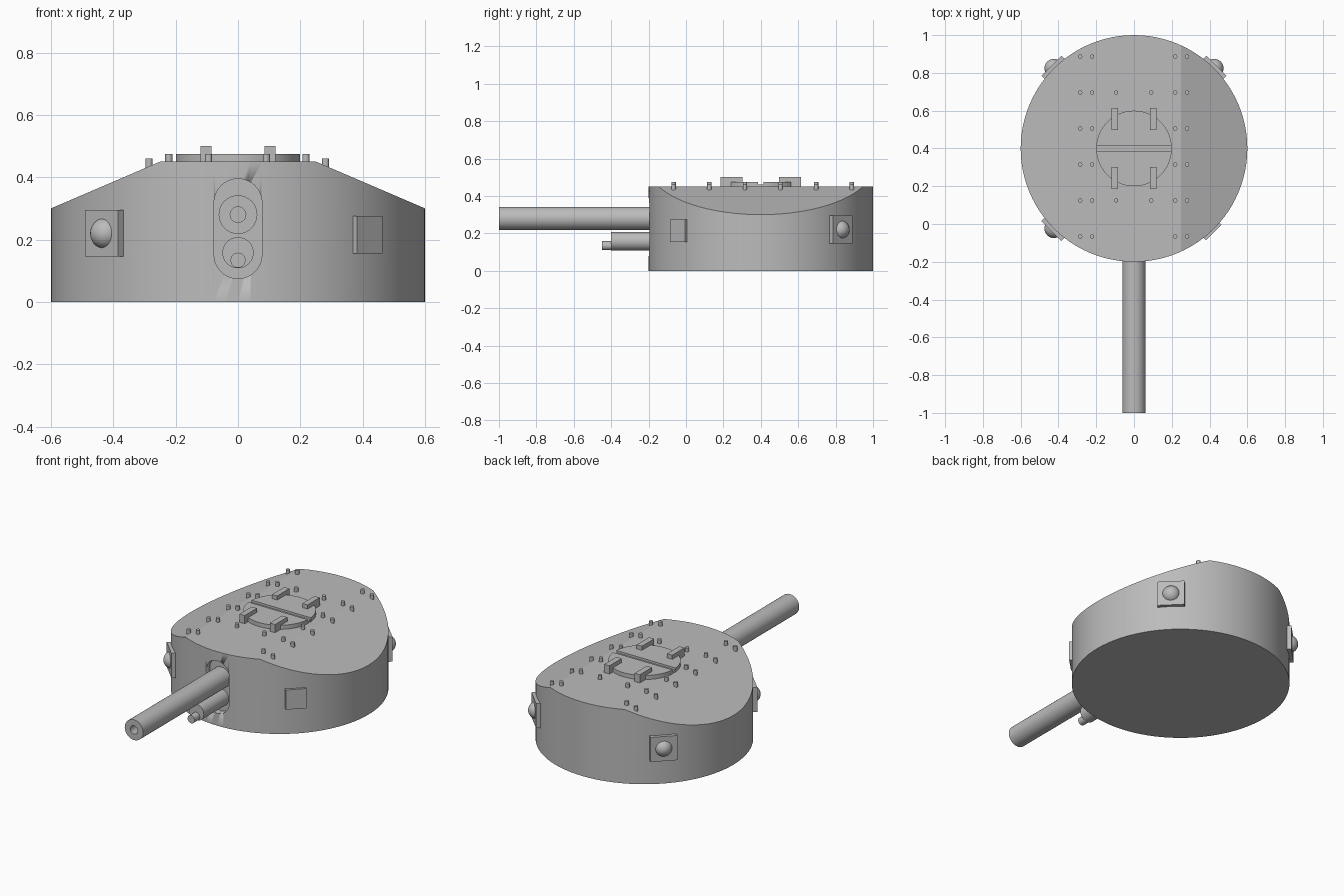
import bpy, bmesh, math
from mathutils import Matrix, Vector

cube = bpy.data.objects.get("Cube")
if cube:
    bpy.data.objects.remove(cube, do_unlink=True)

CENTRE = Vector((0, 0.4, 0))
RADIUS, ROOF, EAVE, RIDGE = 0.6, 0.45, 0.30, 0.25

grey = bpy.data.materials.new("armour_grey")
grey.use_nodes = True
colour = (0.5, 0.5, 0.5, 1)
grey.diffuse_color = colour
grey.node_tree.nodes["Principled BSDF"].inputs["Base Color"].default_value = colour


def finish(name, bm):
    """Turn a bmesh into a shaded object."""
    bmesh.ops.recalc_face_normals(bm, faces=bm.faces)
    mesh = bpy.data.meshes.new(name)
    bm.to_mesh(mesh)
    bm.free()
    mesh.materials.append(grey)
    obj = bpy.data.objects.new(name, mesh)
    bpy.context.collection.objects.link(obj)
    bpy.ops.object.select_all(action="DESELECT")
    obj.select_set(True)
    bpy.context.view_layer.objects.active = obj
    bpy.ops.object.shade_smooth_by_angle(angle=math.radians(18))
    return obj


def add_cylinder(bm, x, y, bottom, top, radius, segments):
    place = Matrix.Translation((x, y, (bottom + top) / 2))
    bmesh.ops.create_cone(bm, cap_ends=True, segments=segments, radius1=radius,
                          radius2=radius, depth=top - bottom, matrix=place)


def add_box(bm, size, matrix):
    bmesh.ops.create_cube(bm, size=1, matrix=matrix @ Matrix.Diagonal((*size, 1)))


def slice_off(bm, point, normal):
    """Cut away everything on the normal side and cap the cut."""
    geom = bm.verts[:] + bm.edges[:] + bm.faces[:]
    bmesh.ops.bisect_plane(bm, geom=geom, plane_co=point, plane_no=normal, clear_outer=True)
    bmesh.ops.holes_fill(bm, edges=[e for e in bm.edges if e.is_boundary])


def lathe(name, profile, z):
    """Spin (radius, y) points about a fore-and-aft axis at height z."""
    bm = bmesh.new()
    verts = [bm.verts.new((r, y, z)) for r, y in profile]
    edges = [bm.edges.new(pair) for pair in zip(verts, verts[1:])]
    bmesh.ops.spin(bm, geom=verts + edges, cent=(0, 0, z), axis=(0, 1, 0),
                   angle=math.tau, steps=32)
    bmesh.ops.remove_doubles(bm, verts=bm.verts, dist=0.0001)
    return finish(name, bm)


def side_frame(angle, distance, shift=0, height=0.22):
    """Frame on the wall: local x points outward, y along the wall."""
    return (Matrix.Translation(CENTRE + Vector((0, 0, height)))
            @ Matrix.Rotation(math.radians(angle), 4, "Z")
            @ Matrix.Translation((distance, shift, 0)))


# Round turret with a roof that slopes down on both sides
bm = bmesh.new()
add_cylinder(bm, CENTRE.x, CENTRE.y, 0, ROOF, RADIUS, 96)
for side in (-1, 1):
    slice_off(bm, (side * RIDGE, 0, ROOF), (side * (ROOF - EAVE), 0, RADIUS - RIDGE))
turret = finish("turret_body", bm)

# Rounded slot for the guns, cut into the front wall
bm = bmesh.new()
outline = []
for z, start in ((0.318, 0), (0.152, math.pi)):
    for i in range(17):
        a = start + math.pi * i / 16
        outline.append(bm.verts.new((0.077 * math.cos(a), -0.3, z + 0.077 * math.sin(a))))
face = bm.faces.new(outline)
pushed = bmesh.ops.extrude_face_region(bm, geom=[face])["geom"]
bmesh.ops.translate(bm, verts=[v for v in pushed if isinstance(v, bmesh.types.BMVert)],
                    vec=(0, 0.14, 0))
cutter = finish("slot_cutter", bm)
cutter.hide_render = True
cut = turret.modifiers.new("gun_slot", "BOOLEAN")
cut.operation, cut.solver, cut.object = "DIFFERENCE", "EXACT", cutter
bpy.context.view_layer.objects.active = turret
bpy.ops.object.modifier_apply(modifier=cut.name)
bpy.data.objects.remove(cutter, do_unlink=True)

# Main gun with a bored muzzle, and the smaller gun below it
lathe("main_gun", [(0, -0.85), (0.025, -0.85), (0.025, -1), (0.062, -1),
                   (0.062, -0.12), (0, -0.12)], 0.28)
lathe("lower_gun_sleeve", [(0, -0.4), (0.05, -0.4), (0.05, -0.12), (0, -0.12)], 0.158)
lathe("lower_gun_muzzle", [(0, -0.45), (0.024, -0.45), (0.024, -0.38), (0, -0.38)], 0.134)

# Square wall plates with domed ports, and one plain plate
for name, angle in (("front_right", 225), ("back_right", 135), ("back_left", 45)):
    bm = bmesh.new()
    add_box(bm, (0.04, 0.15, 0.15), side_frame(angle, 0.599))
    finish(name + "_port_plate", bm)
    bm = bmesh.new()
    bmesh.ops.create_uvsphere(bm, u_segments=32, v_segments=24, radius=0.05,
                              matrix=side_frame(angle, RADIUS))
    finish(name + "_port_dome", bm)
bm = bmesh.new()
add_box(bm, (0.04, 0.115, 0.12), side_frame(-45, 0.593, -0.016, 0.215))
finish("front_left_plain_plate", bm)

# Two-leaf round hatch with a shallow gap between the leaves
bm = bmesh.new()
add_cylinder(bm, 0, CENTRE.y, ROOF - 0.01, ROOF + 0.012, 0.198, 64)
finish("hatch_base", bm)
for name, side in (("front", -1), ("back", 1)):
    bm = bmesh.new()
    add_cylinder(bm, 0, CENTRE.y, ROOF - 0.01, 0.475, 0.2, 64)
    slice_off(bm, (0, CENTRE.y + side * 0.015, 0), (0, -side, 0))
    finish(name + "_hatch_leaf", bm)
    bm = bmesh.new()
    for x in (-0.102, 0.102):
        add_box(bm, (0.035, 0.118, 0.06),
                Matrix.Translation((x, CENTRE.y + side * 0.156, 0.47)))
    finish(name + "_hatch_hinges", bm)

# Rows of roof bolts, following the slope
bm = bmesh.new()
for row in range(6):
    y = -0.066 + 0.1905 * row
    columns = [0.22, 0.283] + ([0.093] if row in (1, 4) else [])
    for x in columns:
        drop = max(0, x - RIDGE) * (ROOF - EAVE) / (RADIUS - RIDGE)
        for side in (-1, 1):
            add_cylinder(bm, side * x - 0.002, y, ROOF - drop - 0.01,
                         ROOF - drop + 0.024, 0.0115, 16)
finish("roof_bolts", bm)
